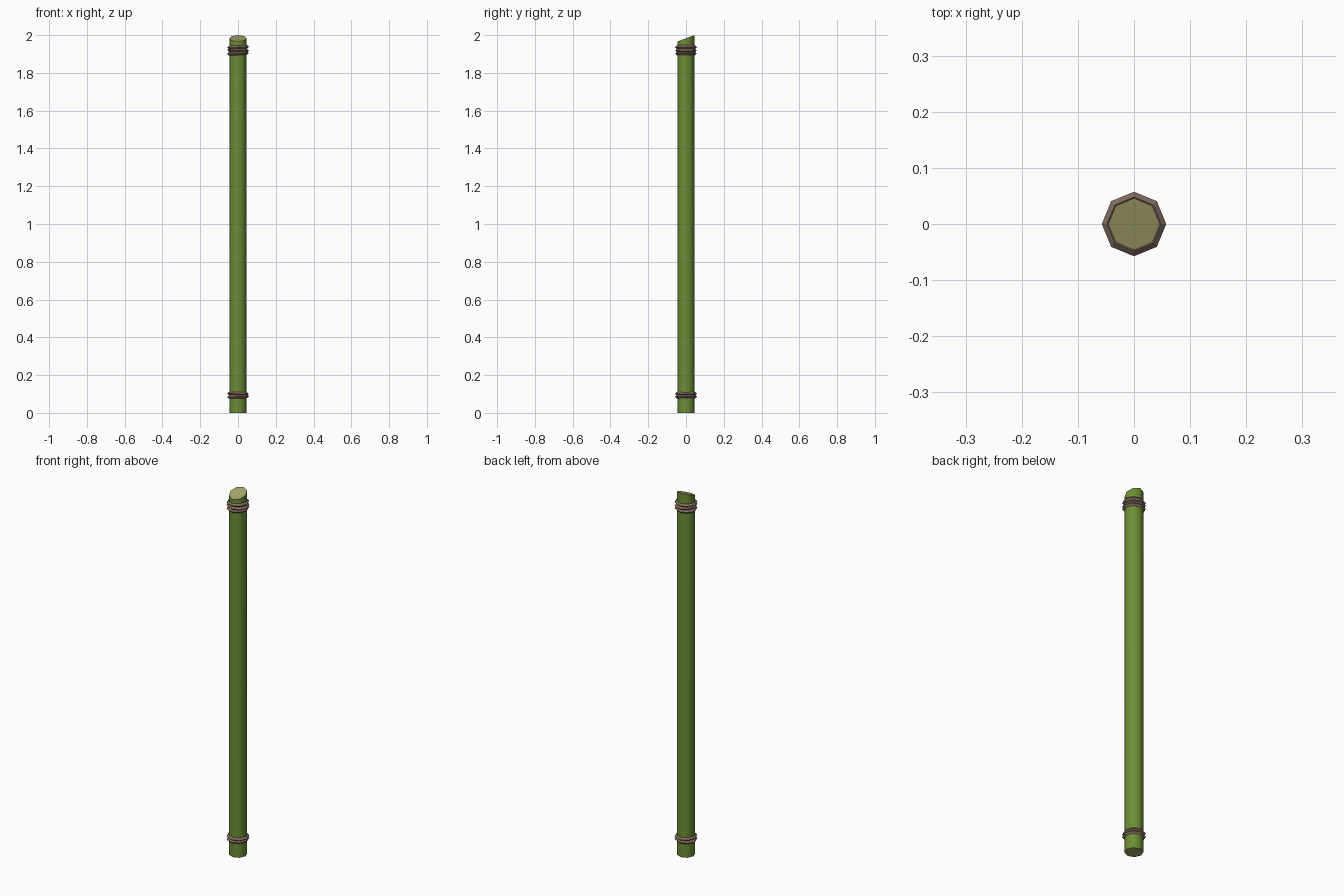
import bpy, bmesh, math

if "Cube" in bpy.data.objects:
    bpy.data.objects.remove(bpy.data.objects["Cube"])

def material(name, rgb):
    m = bpy.data.materials.new(name)
    m.diffuse_color = (*rgb, 1)
    m.use_nodes = True
    m.node_tree.nodes["Principled BSDF"].inputs["Base Color"].default_value = m.diffuse_color
    return m

green = material("bamboo green", (0.15, 0.27, 0.036))
cut = material("cut straw", (0.38, 0.36, 0.15))
rope = material("rope brown", (0.23, 0.15, 0.115))

SIDES = 8
R = 0.046

def add_object(name, bm, mats, angle):
    bmesh.ops.recalc_face_normals(bm, faces=bm.faces)
    me = bpy.data.meshes.new(name)
    bm.to_mesh(me)
    bm.free()
    for m in mats:
        me.materials.append(m)
    ob = bpy.data.objects.new(name, me)
    bpy.context.collection.objects.link(ob)
    bpy.ops.object.select_all(action='DESELECT')
    ob.select_set(True)
    bpy.context.view_layer.objects.active = ob
    bpy.ops.object.shade_smooth_by_angle(angle=math.radians(angle))

# Octagonal pole with a slanted top cut, straw-coloured ends
bm = bmesh.new()
rings = []
for top in (False, True):
    ring = []
    for i in range(SIDES):
        a = 2 * math.pi * i / SIDES
        x, y = R * math.cos(a), R * math.sin(a)
        z = 1.983 + y * 0.37 if top else 0
        ring.append(bm.verts.new((x, y, z)))
    rings.append(ring)
for i in range(SIDES):
    j = (i + 1) % SIDES
    bm.faces.new((rings[0][i], rings[0][j], rings[1][j], rings[1][i]))
for ring in rings:
    bm.faces.new(ring).material_index = 1
add_object("bamboo_pole", bm, [green, cut], 50)

# Rope bindings: stacked octagonal rings with a diamond section
def binding(name, heights, tilts):
    bm = bmesh.new()
    half = 0.0095
    for h, tilt in zip(heights, tilts):
        loops = []
        for i in range(SIDES):
            a = 2 * math.pi * i / SIDES
            loop = []
            for dr, dz in ((half, 0), (0, half), (-half, 0), (0, -half)):
                r = 0.048 + dr
                x, y = r * math.cos(a), r * math.sin(a)
                loop.append(bm.verts.new((x, y, h + dz + x * tilt)))
            loops.append(loop)
        for i in range(SIDES):
            p, q = loops[i], loops[(i + 1) % SIDES]
            for k in range(4):
                n = (k + 1) % 4
                bm.faces.new((p[k], q[k], q[n], p[n]))
    add_object(name, bm, [rope], 30)

binding("top_binding", (1.903, 1.919, 1.936), (0.04, -0.04, 0.04))
binding("bottom_binding", (0.086, 0.101), (0.03, -0.03))
